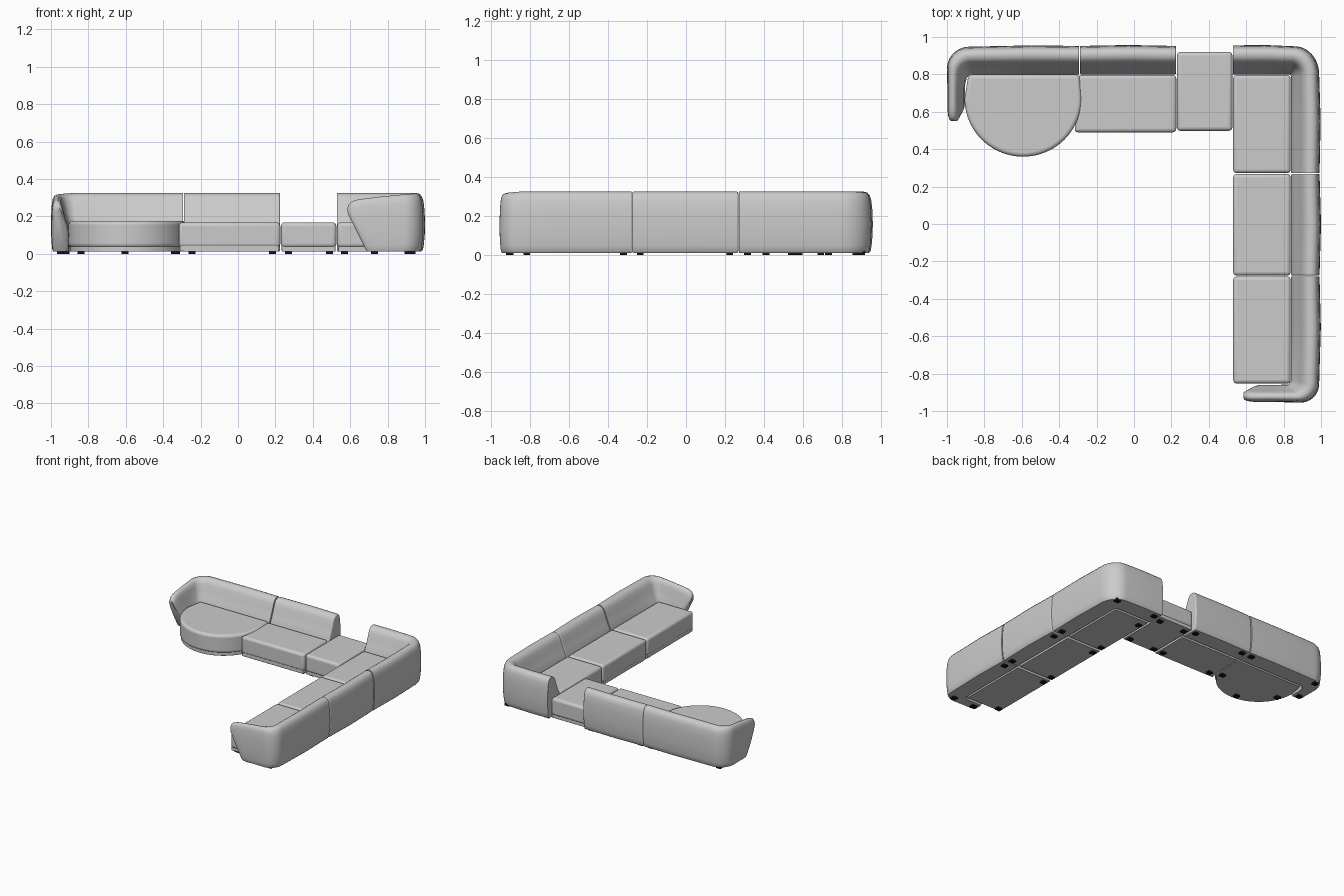
import bpy, bmesh, math
from mathutils import Vector

if "Cube" in bpy.data.objects:
    bpy.data.objects.remove(bpy.data.objects["Cube"])


def material(name, v):
    m = bpy.data.materials.new(name)
    m.diffuse_color = (v, v, v, 1)
    m.use_nodes = True
    m.node_tree.nodes["Principled BSDF"].inputs["Base Color"].default_value = m.diffuse_color
    return m


FABRIC = material("grey fabric", 0.6)
BLACK = material("black feet", 0.008)


def finish(bm, name, mat, bevel=0.0, segments=3, limit=40):
    bmesh.ops.recalc_face_normals(bm, faces=bm.faces)
    me = bpy.data.meshes.new(name)
    bm.to_mesh(me)
    bm.free()
    me.materials.append(mat)
    ob = bpy.data.objects.new(name, me)
    bpy.context.collection.objects.link(ob)
    if bevel:
        b = ob.modifiers.new("soft_edges", 'BEVEL')
        b.width, b.segments = bevel, segments
        b.limit_method, b.angle_limit = 'ANGLE', math.radians(limit)
    bpy.ops.object.select_all(action='DESELECT')
    ob.select_set(True)
    bpy.context.view_layer.objects.active = ob
    bpy.ops.object.shade_smooth_by_angle(angle=math.radians(45))
    return ob


def slab(name, outline, z0, z1, mat, bevel=0.0):
    bm = bmesh.new()
    f = bm.faces.new([bm.verts.new((x, y, z0)) for x, y in outline])
    r = bmesh.ops.extrude_face_region(bm, geom=[f])
    bmesh.ops.translate(bm, vec=(0, 0, z1 - z0),
                        verts=[v for v in r["geom"] if isinstance(v, bmesh.types.BMVert)])
    return finish(bm, name, mat, bevel, 4)


def rect(x0, x1, y0, y1):
    return [(x0, y0), (x1, y0), (x1, y1), (x0, y1)]


def seat(name, outline, top=0.168):
    # Cushion on a slightly recessed base
    slab(name + "_cushion", outline, 0.034, top, FABRIC, 0.02)
    cx = (min(p[0] for p in outline) + max(p[0] for p in outline)) / 2
    cy = (min(p[1] for p in outline) + max(p[1] for p in outline)) / 2
    slab(name + "_base", [(cx + (x - cx) * 0.97, cy + (y - cy) * 0.97) for x, y in outline],
         0.012, 0.05, FABRIC, 0.004)


# Backrest cross-section: (0 = inner side .. 1 = outer side, height)
SECTION = [(0.05, 0.012), (0.88, 0.012), (0.93, 0.022), (0.96, 0.05), (0.99, 0.10),
           (1.0, 0.16), (0.985, 0.23), (0.95, 0.28), (0.90, 0.305), (0.82, 0.32),
           (0.70, 0.325), (0.57, 0.321), (0.46, 0.308), (0.38, 0.285), (0.30, 0.25),
           (0.17, 0.20), (0.06, 0.165), (0.0, 0.12), (0.0, 0.03)]


def backrest(name, stations):
    """Loft of stations: outer point, inner point, top height, undercut vector."""
    bm = bmesh.new()
    rings = []
    for outer, inner, top, cut in stations:
        o, i, c = Vector(outer), Vector(inner), Vector(cut)
        ring = []
        for t, z in SECTION:
            h = 0.012 + (z - 0.012) * (top - 0.012) / 0.313
            p = i.lerp(o, t) + c * max(0, 1 - h / 0.22)
            ring.append(bm.verts.new((p.x, p.y, h)))
        rings.append(ring)
    n = len(SECTION)
    for a, b in zip(rings, rings[1:]):
        for k in range(n):
            bm.faces.new((a[k], a[(k + 1) % n], b[(k + 1) % n], b[k]))
    bm.faces.new(rings[0])
    bm.faces.new(rings[-1])
    return finish(bm, name, FABRIC, 0.008, 3, 55)


def st(outer, inner, top=0.325):
    return (outer, inner, top, (0, 0))


def corner(c, r, a0, a1, in0, in1, top1=0.325, steps=10):
    # Rounded outer corner fanning around a tight inner corner
    out = []
    for k in range(steps + 1):
        f = k / steps
        a = math.radians(a0 + (a1 - a0) * f)
        p = Vector(in0).lerp(Vector(in1), f)
        out.append(st((c[0] + r[0] * math.cos(a), c[1] + r[1] * math.sin(a)), p,
                      0.325 + (top1 - 0.325) * f))
    return out


def arm(tip_outer, tip_inner, direction):
    # Arm end: lowered rounded top and undercut front edge
    d, o, i = Vector(direction), Vector(tip_outer), Vector(tip_inner)
    out = []
    for dist, top, k, thin in ((0.16, 0.304, 0.5, 0), (0.09, 0.295, 0.75, 0),
                               (0.045, 0.288, 0.9, 0), (0.02, 0.278, 0.97, 0.03),
                               (0.007, 0.264, 1, 0.08), (0, 0.245, 1, 0.16)):
        out.append((o.lerp(i, thin) - d * dist, i.lerp(o, thin) - d * dist, top, -d * 0.11 * k))
    return out


# Back run of backrests
backrest("left_backrest_with_arm",
         [st((-0.293, 0.952), (-0.293, 0.80)), st((-0.55, 0.955), (-0.55, 0.80))]
         + corner((-0.88, 0.83), (0.12, 0.118), 90, 180, (-0.875, 0.80), (-0.895, 0.78), 0.316)
         + arm((-0.998, 0.55), (-0.904, 0.55), (0, -1)))
backrest("middle_backrest", [st((-0.289, 0.952), (-0.289, 0.80)), st((-0.03, 0.957), (-0.03, 0.80)),
                             st((0.225, 0.952), (0.225, 0.80))])

# Right run of backrests
backrest("corner_backrest",
         [st((0.53, 0.955), (0.53, 0.80)), st((0.70, 0.957), (0.70, 0.80))]
         + corner((0.86, 0.80), (0.13, 0.15), 90, 0, (0.835, 0.80), (0.84, 0.79))
         + [st((0.998, 0.55), (0.84, 0.55)), st((0.992, 0.272), (0.84, 0.272))])
backrest("right_backrest", [st((0.992, 0.268), (0.84, 0.268)), st((1.0, 0.0), (0.84, 0.0)),
                            st((0.992, -0.276), (0.84, -0.276))])
backrest("front_backrest_with_arm",
         [st((0.992, -0.28), (0.84, -0.28)), st((0.999, -0.55), (0.84, -0.55))]
         + corner((0.89, -0.855), (0.10, 0.10), 0, -90, (0.84, -0.84), (0.825, -0.858), 0.316)
         + arm((0.585, -0.952), (0.585, -0.86), (-1, 0)))

# Seats
round_outline = [(-0.29, 0.798), (-0.885, 0.798)] + [
    (-0.593 + 0.313 * math.cos(a), 0.672 + 0.312 * math.sin(a))
    for a in (math.pi + math.pi * k / 40 for k in range(41))]
seat("round_chaise", round_outline, 0.176)
seat("middle_seat", rect(-0.32, 0.226, 0.49, 0.60)[:3] + [(0.226, 0.797), (-0.30, 0.797), (-0.30, 0.60)])
seat("ottoman", rect(0.229, 0.526, 0.498, 0.92))
for label, y0, y1 in (("corner_seat", 0.272, 0.797), ("right_seat", -0.276, 0.268),
                      ("front_seat", -0.853, -0.28)):
    seat(label, rect(0.53, 0.838, y0, y1))

# Feet
feet = [(x, y) for x in (0.57, 0.93) for y in (-0.32, -0.235, 0.225, 0.315)]
feet += [(x, 0.90) for x in (-0.92, -0.33, -0.245, 0.185, 0.57, 0.91)]
feet += [(x, 0.54) for x in (-0.245, 0.185, 0.27, 0.49)]
feet += [(0.27, 0.87), (0.49, 0.87), (0.57, 0.73), (0.57, -0.815), (0.73, -0.905), (0.91, -0.90),
         (-0.95, 0.69), (-0.84, 0.58), (-0.605, 0.41), (-0.34, 0.57)]
for x, y in feet:
    slab("foot", rect(x - 0.019, x + 0.019, y - 0.017, y + 0.017), 0.0, 0.02, BLACK)
